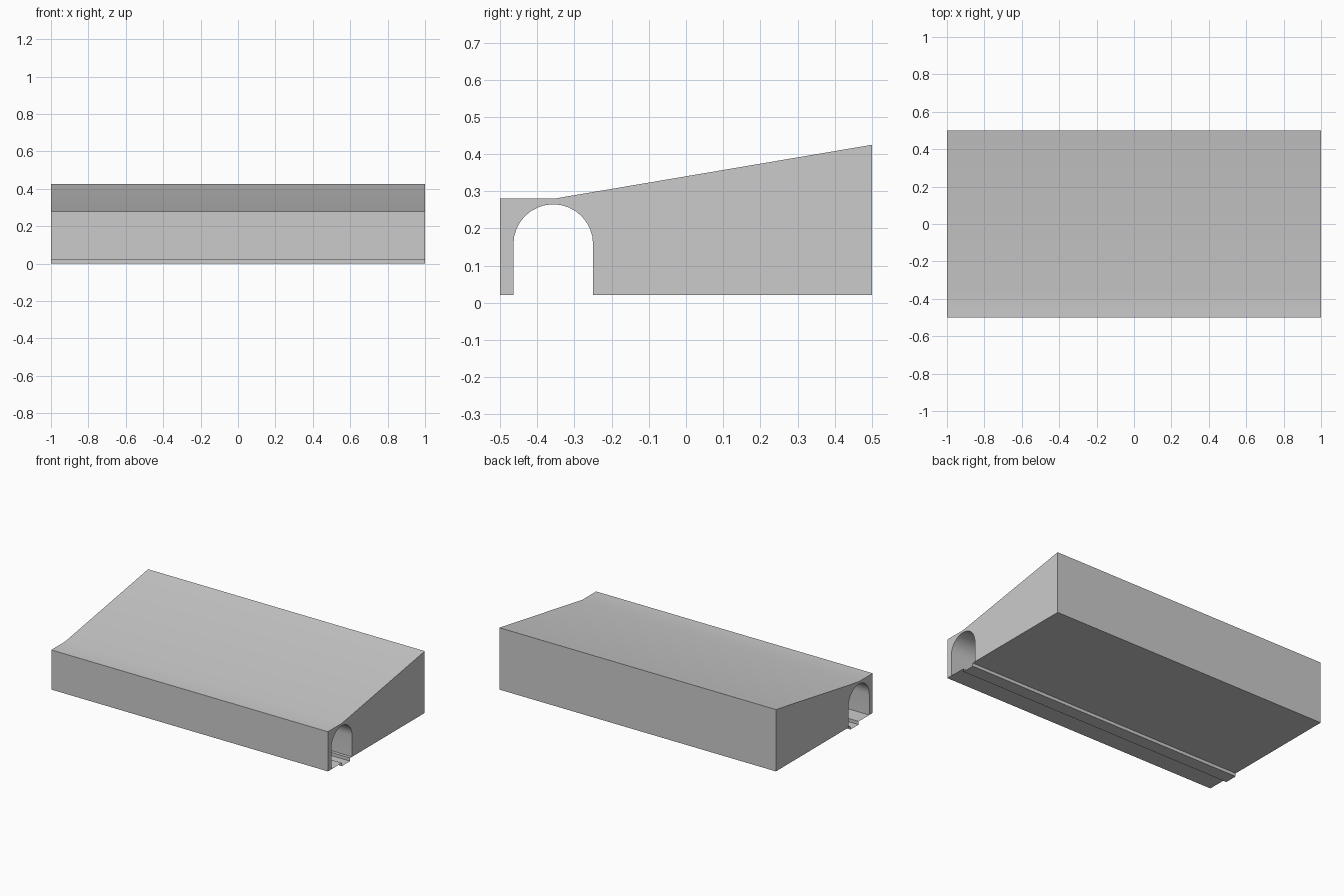
import bpy, bmesh, math

if "Cube" in bpy.data.objects:
    bpy.data.objects.remove(bpy.data.objects["Cube"])

L = 1.0                      # half length along x
BASE = 0.021                 # underside of the hill
TY, R, SPRING = -0.357, 0.107, 0.158   # tunnel centre, radius, spring height


def extrude_profile(name, pts, closed):
    """Sweep a (y, z) profile along x; closed profiles get end caps."""
    bm = bmesh.new()
    a = [bm.verts.new((-L, y, z)) for y, z in pts]
    b = [bm.verts.new((L, y, z)) for y, z in pts]
    n = len(pts)
    for i in range(n if closed else n - 1):
        j = (i + 1) % n
        bm.faces.new((a[i], a[j], b[j], b[i]))
    if closed:
        bm.faces.new(a[::-1])
        bm.faces.new(b)
        bmesh.ops.recalc_face_normals(bm, faces=bm.faces)
    mesh = bpy.data.meshes.new(name)
    bm.to_mesh(mesh)
    bm.free()
    obj = bpy.data.objects.new(name, mesh)
    bpy.context.collection.objects.link(obj)
    bpy.ops.object.select_all(action='DESELECT')
    obj.select_set(True)
    bpy.context.view_layer.objects.active = obj
    bpy.ops.object.shade_smooth_by_angle(angle=math.radians(25))
    return obj


# Sloped hillside with the arched tunnel opening in its section
N = 16
arch = [(TY + R * math.cos(math.pi * i / N), SPRING + R * math.sin(math.pi * i / N))
        for i in range(N + 1)]
hill = [(TY - R, BASE), (-0.5, BASE), (-0.5, 0.28), (-0.356, 0.28),
        (0.5, 0.425), (0.5, BASE), (TY + R, BASE)] + arch
extrude_profile("hillside_with_tunnel", hill, True)

# Tunnel floor: wide walkway, sunken channel, narrow kerb (open sheet, facing up)
floor = [(TY + R, BASE), (-0.27, BASE), (-0.27, 0), (-0.355, 0),
         (-0.355, BASE), (TY - R, BASE)]
extrude_profile("tunnel_floor", floor, False)
